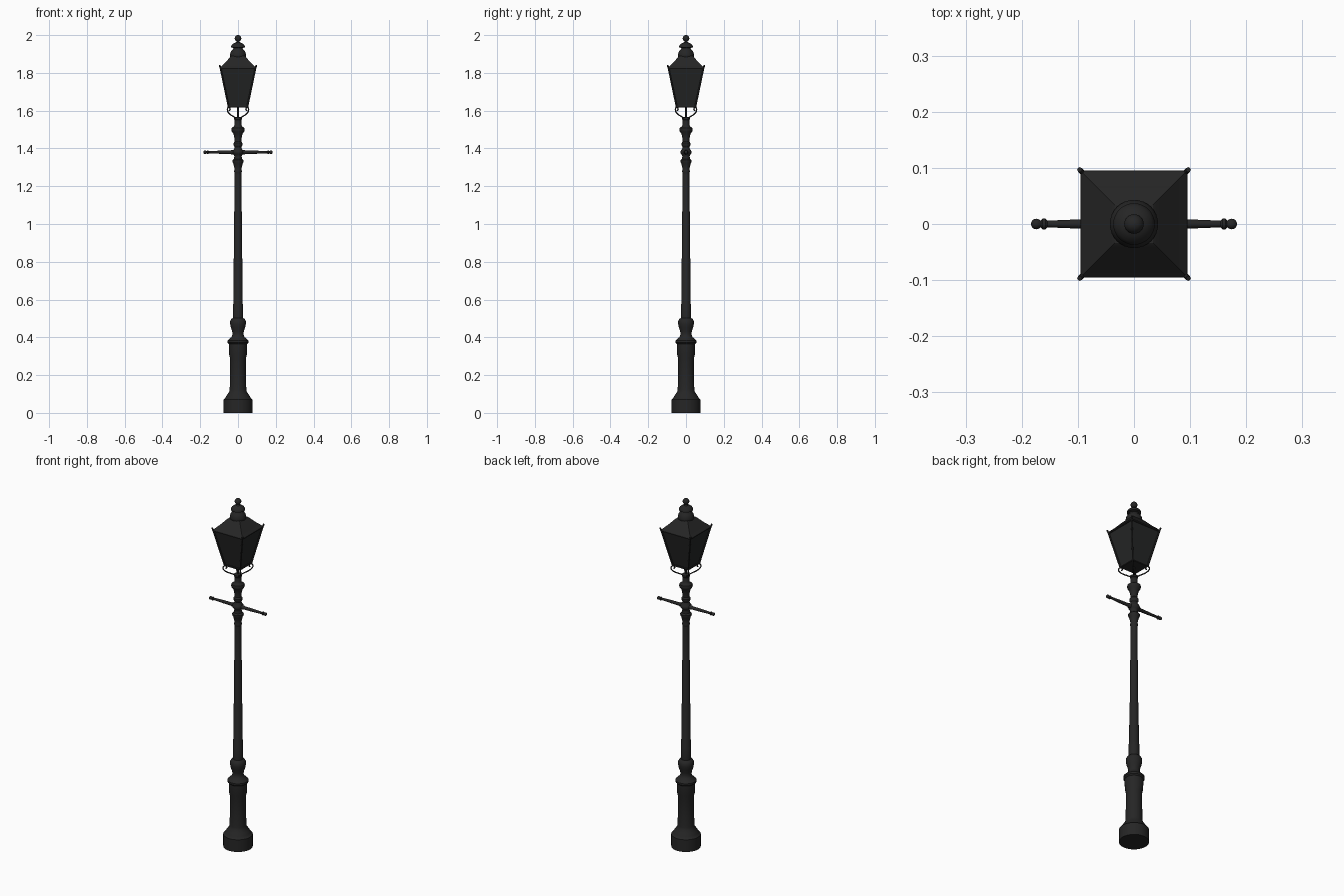
import bpy, bmesh, math
from mathutils import Vector, Matrix

if "Cube" in bpy.data.objects:
    bpy.data.objects.remove(bpy.data.objects["Cube"])


def material(name, rgb):
    m = bpy.data.materials.new(name)
    m.diffuse_color = (*rgb, 1)
    m.use_nodes = True
    m.node_tree.nodes["Principled BSDF"].inputs["Base Color"].default_value = m.diffuse_color
    return m


IRON = material("black_iron", (0.019, 0.019, 0.019))
PANE = material("dark_glass", (0.018, 0.019, 0.019))


def finish(name, bm, mats=(IRON,), angle=35):
    bmesh.ops.recalc_face_normals(bm, faces=bm.faces)
    me = bpy.data.meshes.new(name)
    bm.to_mesh(me)
    bm.free()
    ob = bpy.data.objects.new(name, me)
    bpy.context.collection.objects.link(ob)
    for m in mats:
        me.materials.append(m)
    bpy.ops.object.select_all(action='DESELECT')
    ob.select_set(True)
    bpy.context.view_layer.objects.active = ob
    bpy.ops.object.shade_smooth_by_angle(angle=math.radians(angle))
    return ob


def loft(bm, rings):
    """Skin a list of rings of points and cap both ends."""
    vs = [[bm.verts.new(p) for p in r] for r in rings]
    n = len(vs[0])
    for a, b in zip(vs, vs[1:]):
        for i in range(n):
            j = (i + 1) % n
            bm.faces.new((a[i], a[j], b[j], b[i]))
    bm.faces.new(vs[0][::-1])
    bm.faces.new(vs[-1])


def lathe(name, profile, sides=32, matrix=Matrix()):
    bm = bmesh.new()
    loft(bm, [[matrix @ Vector((r * math.cos(2 * math.pi * i / sides),
                                r * math.sin(2 * math.pi * i / sides), z))
               for i in range(sides)] for r, z in profile])
    return finish(name, bm)


def square(h, z):
    return [(-h, -h, z), (h, -h, z), (h, h, z), (-h, h, z)]


def ball(r, zc, start=-80, end=80, n=10):
    return [(r * math.cos(math.radians(start + (end - start) * i / n)),
             zc + r * math.sin(math.radians(start + (end - start) * i / n)))
            for i in range(n + 1)]


def tube(name, pts, r):
    cu = bpy.data.curves.new(name, 'CURVE')
    cu.dimensions = '3D'
    cu.bevel_depth = r
    cu.bevel_resolution = 2
    cu.use_fill_caps = True
    cu.resolution_u = 6
    sp = cu.splines.new('BEZIER')
    sp.bezier_points.add(len(pts) - 1)
    for bp, p in zip(sp.bezier_points, pts):
        bp.co = p
        bp.handle_left_type = bp.handle_right_type = 'AUTO'
    cu.materials.append(IRON)
    ob = bpy.data.objects.new(name, cu)
    bpy.context.collection.objects.link(ob)
    return ob


# Pedestal and lower bulb
lathe("pedestal", [(0.077, 0), (0.077, 0.07), (0.071, 0.074), (0.066, 0.082),
                   (0.058, 0.096), (0.047, 0.110), (0.044, 0.125),
                   (0.042, 0.20), (0.042, 0.29), (0.047, 0.31), (0.048, 0.365),
                   (0.055, 0.372), (0.055, 0.382), (0.046, 0.391),
                   (0.034, 0.402), (0.029, 0.415), (0.031, 0.432),
                   (0.038, 0.452), (0.042, 0.472), (0.041, 0.487),
                   (0.035, 0.497), (0.027, 0.503)])

# Stepped shaft
lathe("shaft", [(0.027, 0.50), (0.027, 0.573), (0.025, 0.578), (0.0235, 0.815),
                (0.0215, 0.82), (0.0205, 1.065), (0.0185, 1.07),
                (0.018, 1.28)])

# Turned neck
lathe("neck", [(0.018, 1.268), (0.020, 1.275), (0.020, 1.282), (0.018, 1.290),
               (0.021, 1.305), (0.025, 1.320), (0.030, 1.330), (0.030, 1.338),
               (0.022, 1.345), (0.019, 1.358), (0.022, 1.366), (0.028, 1.373),
               (0.030, 1.381), (0.027, 1.390), (0.021, 1.396), (0.018, 1.408),
               (0.024, 1.418), (0.024, 1.428), (0.018, 1.436), (0.018, 1.450),
               (0.021, 1.462), (0.024, 1.478), (0.033, 1.490), (0.036, 1.500),
               (0.033, 1.509), (0.022, 1.516), (0.018, 1.524), (0.018, 1.550),
               (0.021, 1.554), (0.021, 1.563), (0.015, 1.566)])

# Ladder bar arms with turned ends
for s, side in ((-1, "left"), (1, "right")):
    mat = Matrix.Translation((0, 0, 1.38)) @ Matrix.Rotation(s * math.pi / 2, 4, 'Y')
    lathe("ladder_arm_" + side,
          [(0.012, 0.0), (0.012, 0.034), (0.009, 0.042), (0.0085, 0.09),
           (0.006, 0.154), (0.010, 0.158), (0.010, 0.163), (0.006, 0.166)]
          + ball(0.0095, 0.174, -50, 80, 6), 16, mat)

# Lantern body: recessed panes in an iron frame
bm = bmesh.new()
loft(bm, [square(0.050, 1.622), square(0.093, 1.826)])
bm.normal_update()
bmesh.ops.recalc_face_normals(bm, faces=bm.faces)
panes = [f for f in bm.faces if abs(f.normal.z) < 0.7]
bmesh.ops.inset_individual(bm, faces=panes, thickness=0.006, depth=-0.003)
for f in panes:
    f.material_index = 1
finish("lantern_body", bm, (IRON, PANE), 20)

# Base plate under the lantern
bm = bmesh.new()
loft(bm, [square(0.050, 1.617), square(0.053, 1.620), square(0.053, 1.627)])
finish("lantern_floor", bm, angle=20)

# Roof, slightly flared
bm = bmesh.new()
loft(bm, [square(0.093, 1.820), square(0.095, 1.824), square(0.094, 1.829),
          square(0.066, 1.856), square(0.040, 1.886), square(0.034, 1.890)])
finish("lantern_roof", bm, angle=20)

# Vent domes and ball finial
lathe("vent_finial", [(0.040, 1.882), (0.043, 1.888), (0.043, 1.896),
                      (0.040, 1.908), (0.034, 1.919), (0.026, 1.926),
                      (0.024, 1.932), (0.037, 1.935), (0.037, 1.940),
                      (0.032, 1.949), (0.022, 1.957), (0.011, 1.961),
                      (0.008, 1.967)] + ball(0.0175, 1.9825, -55, 85))

# Gas pipe below the lantern
lathe("gas_pipe", [(0.004, 1.56), (0.004, 1.62)], 12)

# Corner bars, eave horns and scroll brackets on the four diagonals
for k in range(4):
    a = math.radians(45 + 90 * k)

    def at(r, z):
        return (r * math.cos(a), r * math.sin(a), z)

    tube(f"corner_bar_{k}", [at(0.071, 1.620), at(0.131, 1.824)], 0.004)
    tube(f"eave_horn_{k}", [at(0.127, 1.818), at(0.133, 1.830), at(0.137, 1.841)], 0.0045)
    tube(f"scroll_bracket_{k}",
         [at(0.012, 1.558), at(0.034, 1.569), at(0.058, 1.580), at(0.075, 1.594),
          at(0.079, 1.608), at(0.071, 1.617), at(0.061, 1.613), at(0.060, 1.604),
          at(0.066, 1.602)], 0.0035)
